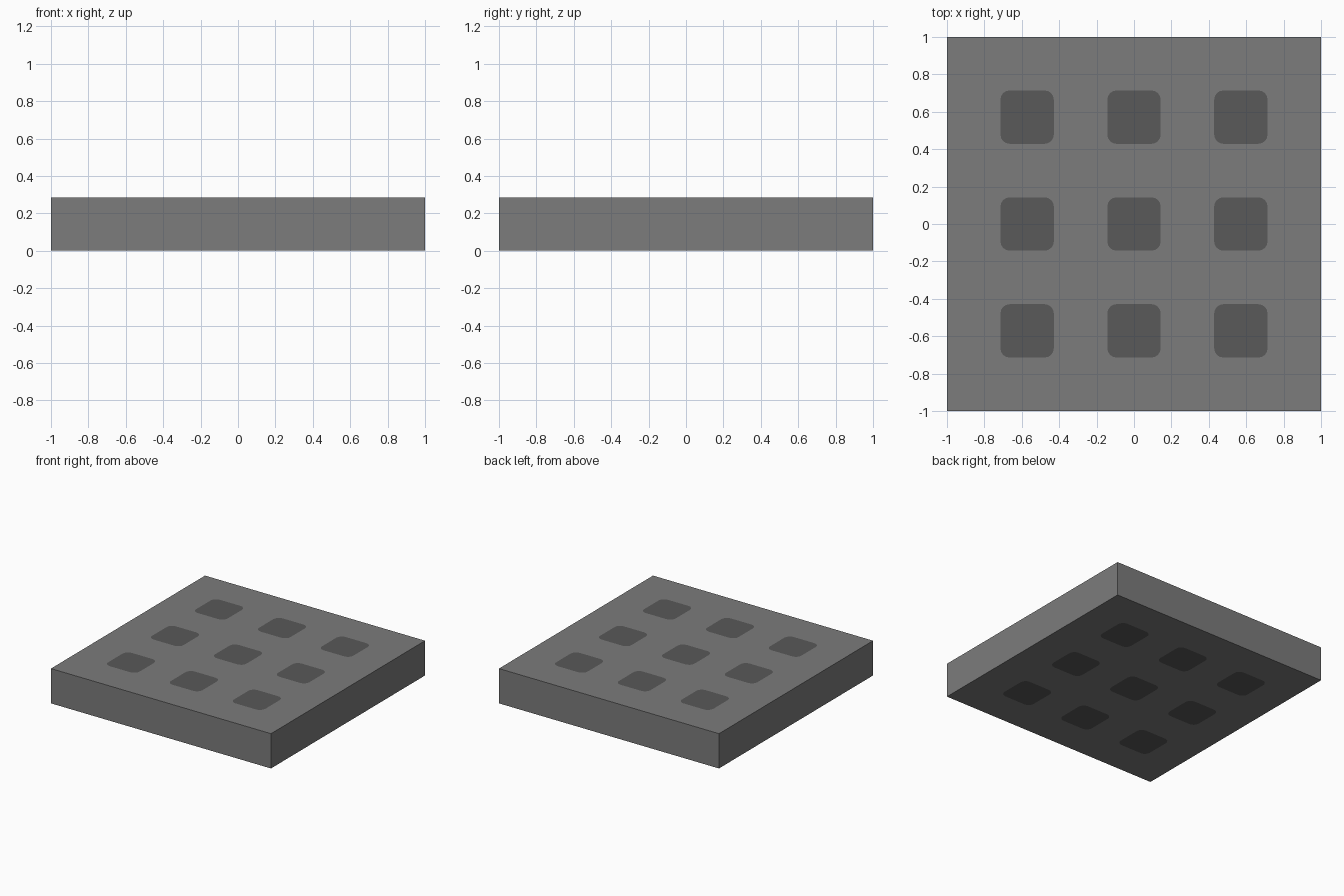
import bpy, bmesh, math

if "Cube" in bpy.data.objects:
    bpy.data.objects.remove(bpy.data.objects["Cube"])

U = 2 / 7            # module: slab thickness, inlay width and gap
R = 0.05             # inlay corner radius
SEG = 4              # segments per inlay corner


def material(name, v):
    m = bpy.data.materials.new(name)
    m.diffuse_color = (v, v, v, 1)
    m.use_nodes = True
    m.node_tree.nodes["Principled BSDF"].inputs["Base Color"].default_value = m.diffuse_color
    return m


def rounded_square(cx, cy):
    """Outline of one inlay, counter-clockwise."""
    pts = []
    for q, (sx, sy) in enumerate([(1, 1), (-1, 1), (-1, -1), (1, -1)]):
        for i in range(SEG + 1):
            a = math.pi / 2 * (q + i / SEG)
            pts.append((cx + sx * (U / 2 - R) + R * math.cos(a),
                        cy + sy * (U / 2 - R) + R * math.sin(a)))
    return pts


def cap(bm, z):
    """Slab face at height z with nine flush inlays; returns its corners."""
    def loop(pts):
        vs = [bm.verts.new((x, y, z)) for x, y in pts]
        es = [bm.edges.new((vs[i - 1], vs[i])) for i in range(len(vs))]
        return vs, es

    corners, edges = loop([(-1, -1), (1, -1), (1, 1), (-1, 1)])
    inlays = []
    for ix in (-1, 0, 1):
        for iy in (-1, 0, 1):
            vs, es = loop(rounded_square(ix * 2 * U, iy * 2 * U))
            inlays.append(vs)
            edges += es
    bmesh.ops.triangle_fill(bm, edges=edges, use_beauty=True)
    for vs in inlays:
        f = bm.faces.get(vs) or bm.faces.new(vs)
        f.material_index = 1
    return corners


# Slab with inlaid squares on top and bottom
bm = bmesh.new()
low, high = cap(bm, 0), cap(bm, U)
for i in range(4):
    bm.faces.new((low[i - 1], low[i], high[i], high[i - 1]))
bmesh.ops.recalc_face_normals(bm, faces=bm.faces)
mesh = bpy.data.meshes.new("inlaid_slab")
bm.to_mesh(mesh)
bm.free()
mesh.materials.append(material("grey", 0.2))
mesh.materials.append(material("dark grey", 0.1))
slab = bpy.data.objects.new("inlaid_slab", mesh)
bpy.context.collection.objects.link(slab)
